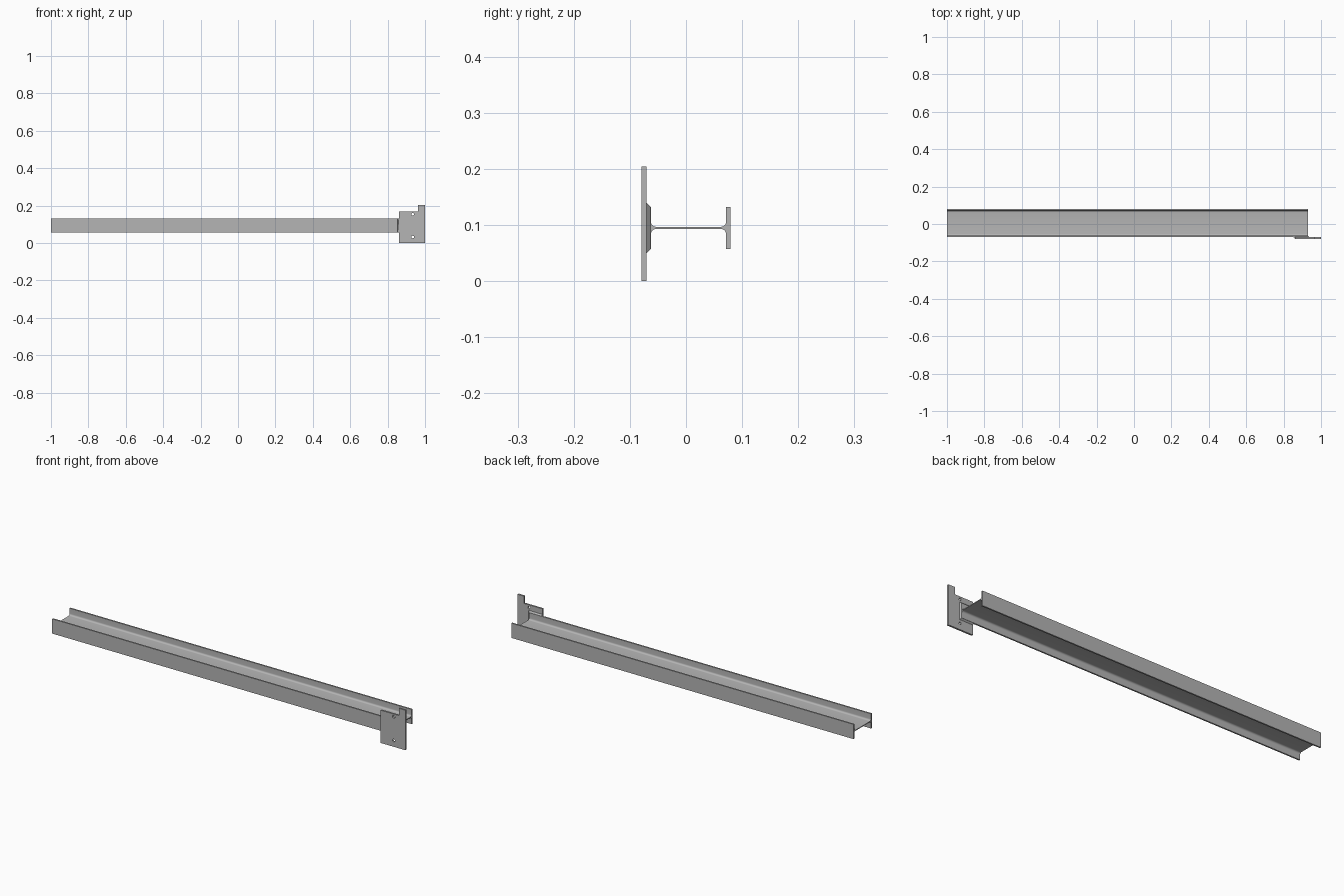
import bpy, bmesh
from math import cos, sin, pi, radians
from mathutils import Matrix, Vector

cube = bpy.data.objects.get("Cube")
if cube:
    bpy.data.objects.remove(cube, do_unlink=True)

GREY = (0.46, 0.46, 0.46, 1)
steel = bpy.data.materials.new("grey_steel")
steel.use_nodes = True
steel.diffuse_color = GREY
steel.node_tree.nodes["Principled BSDF"].inputs["Base Color"].default_value = GREY


def add_object(name, mesh):
    obj = bpy.data.objects.new(name, mesh)
    bpy.context.collection.objects.link(obj)
    mesh.materials.clear()
    mesh.materials.append(steel)
    return obj


def extrude_loops(name, loops, u, v, start, end):
    """Fill the loops in the plane of axes u and v, and extrude from start to end along u x v."""
    curve = bpy.data.curves.new(name + "_profile", 'CURVE')
    curve.dimensions = '2D'
    curve.fill_mode = 'BOTH'
    curve.extrude = (end - start) / 2
    for loop in loops:
        spline = curve.splines.new('POLY')
        spline.points.add(len(loop) - 1)
        for point, (a, b) in zip(spline.points, loop):
            point.co = (a, b, 0, 1)
        spline.use_cyclic_u = True
    helper = bpy.data.objects.new(name + "_profile", curve)
    bpy.context.collection.objects.link(helper)
    bpy.context.view_layer.update()
    mesh = bpy.data.meshes.new_from_object(
        helper.evaluated_get(bpy.context.evaluated_depsgraph_get()))
    bpy.data.objects.remove(helper, do_unlink=True)
    u, v = Vector(u), Vector(v)
    w = u.cross(v)
    turn = Matrix((u, v, w)).transposed().to_4x4()
    mesh.transform(Matrix.Translation(w * (start + end) / 2) @ turn)
    bm = bmesh.new()
    bm.from_mesh(mesh)
    bmesh.ops.remove_doubles(bm, verts=bm.verts, dist=1e-5)
    bmesh.ops.recalc_face_normals(bm, faces=bm.faces)
    bm.to_mesh(mesh)
    bm.free()
    return add_object(name, mesh)


def circle(x, z, r, n=20):
    return [(x + r * cos(2 * pi * i / n), z + r * sin(2 * pi * i / n)) for i in range(n)]


# I-beam: one quarter of the section with its root fillet, mirrored to all four
depth, width, flange, web, root = 0.0745, 0.0375, 0.0075, 0.002, 0.009
beam_y, beam_z, beam_end = 0.0045, 0.0945, 0.93
inner = depth - flange
quarter = [(depth, width), (inner, width)]
for i in range(7):
    a = pi / 2 * i / 6
    quarter.append((inner - root + root * cos(a), web + root - root * sin(a)))
upper = quarter + [(-y, z) for y, z in reversed(quarter)]
section = upper + [(y, -z) for y, z in reversed(upper)]
section = [(beam_y + y, beam_z + z) for y, z in section]
beam = extrude_loops("beam", [section], (0, 1, 0), (0, 0, 1), -1, beam_end)

# End plate with raised corner tab and two bolt holes
plate_front, plate_back, plate_left = -0.079, -0.07, 0.86
outline = [(plate_left, 0), (1, 0), (1, 0.204), (0.963, 0.204), (0.963, 0.167), (plate_left, 0.167)]
holes = [circle(0.934, z, 0.007) for z in (0.032, 0.153)]
# The extrusion direction x cross z is -y
plate = extrude_loops("end_plate", [outline] + holes, (1, 0, 0), (0, 0, 1),
                      -plate_back, -plate_front)

# Sloped weld around the flange, mitred at the corners
leg = 0.007
bm = bmesh.new()
rings = []
for y, grow in ((plate_back, leg), (plate_back + leg, 0)):
    low, high, right = beam_z - width - grow, beam_z + width + grow, beam_end + grow
    rings.append([bm.verts.new((x, y, z)) for x, z in
                  ((plate_left, low), (right, low), (right, high), (plate_left, high))])
for ring in rings:
    bm.faces.new(ring)
for i in range(4):
    j = (i + 1) % 4
    bm.faces.new((rings[0][i], rings[0][j], rings[1][j], rings[1][i]))
bmesh.ops.recalc_face_normals(bm, faces=bm.faces)
weld_mesh = bpy.data.meshes.new("flange_weld")
bm.to_mesh(weld_mesh)
bm.free()
add_object("flange_weld", weld_mesh)

# Straight weld along the edge of the plate
edge = [(plate_left, plate_back), (plate_left - leg, plate_back), (plate_left, plate_back - leg)]
extrude_loops("plate_edge_weld", [edge], (1, 0, 0), (0, 1, 0), beam_z - width, beam_z + width)

# Smooth the fillets and bolt holes only
for obj in (beam, plate):
    bpy.ops.object.select_all(action='DESELECT')
    obj.select_set(True)
    bpy.context.view_layer.objects.active = obj
    bpy.ops.object.shade_smooth_by_angle(angle=radians(30))
